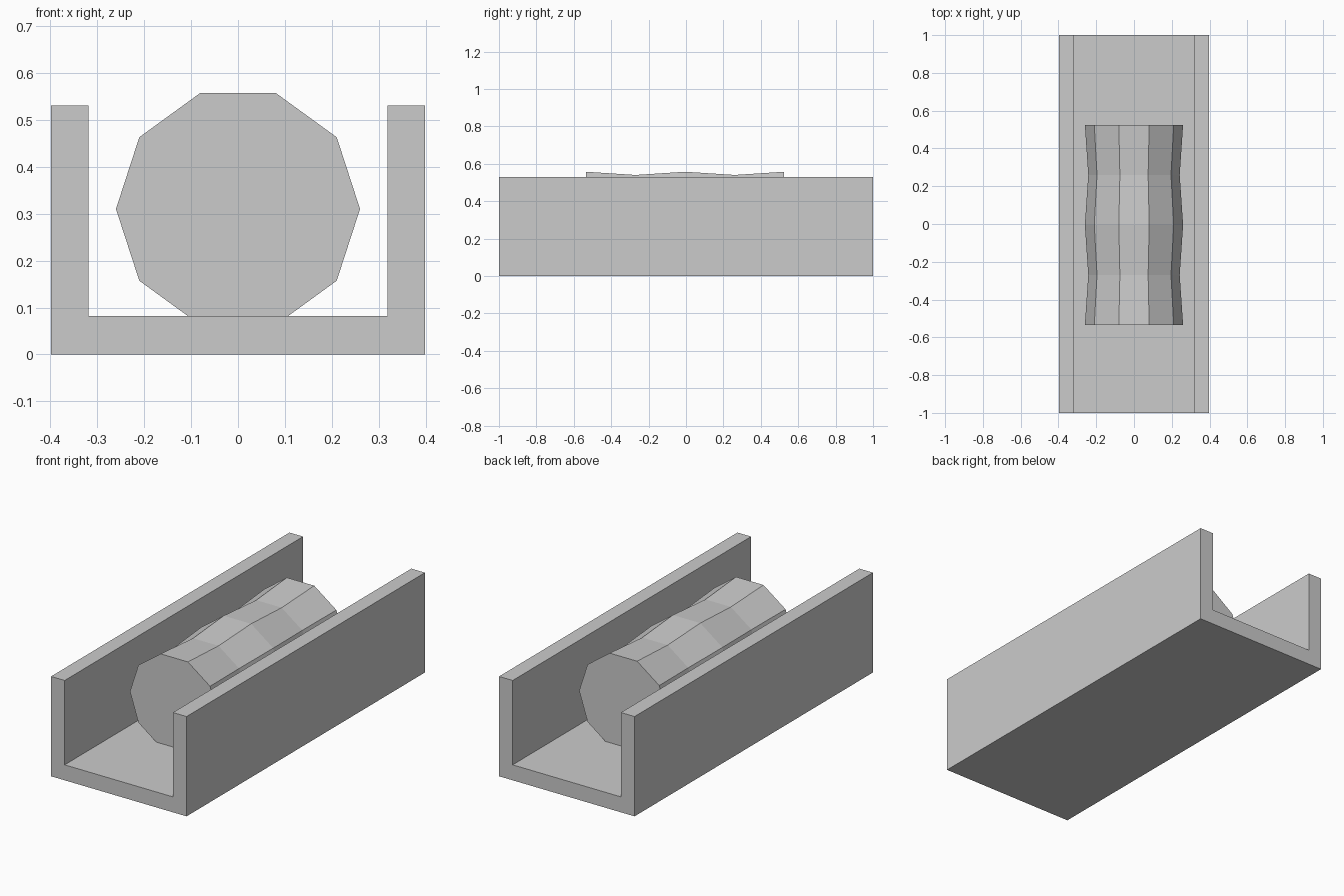
import bpy
import bmesh
from math import cos, sin, tau

cube = bpy.data.objects.get("Cube")
if cube:
    bpy.data.objects.remove(cube, do_unlink=True)

LENGTH, HALF_WIDTH = 2.0, 0.398
WALL, HEIGHT, FLOOR = 0.08, 0.53, 0.082
SIDES, AXIS_Z, WIDE, WAIST = 10, 0.31, 0.26, 0.242

grey = bpy.data.materials.new("light grey")
grey.use_nodes = True
colour = (0.6, 0.6, 0.6, 1)
grey.diffuse_color = colour
grey.node_tree.nodes["Principled BSDF"].inputs["Base Color"].default_value = colour


def loft(name, sections):
    """Join (y, outline) sections along y and cap both ends."""
    bm = bmesh.new()
    rings = [[bm.verts.new((x, y, z)) for x, z in outline] for y, outline in sections]
    for a, b in zip(rings, rings[1:]):
        for i in range(len(a)):
            j = (i + 1) % len(a)
            bm.faces.new((a[i], a[j], b[j], b[i]))
    bm.faces.new(rings[0])
    bm.faces.new(rings[-1])
    bmesh.ops.recalc_face_normals(bm, faces=bm.faces)
    mesh = bpy.data.meshes.new(name)
    bm.to_mesh(mesh)
    bm.free()
    mesh.materials.append(grey)
    obj = bpy.data.objects.new(name, mesh)
    bpy.context.collection.objects.link(obj)
    return obj


# U-shaped trough: half profile mirrored across the centre
inner = HALF_WIDTH - WALL
half = [(HALF_WIDTH, 0), (HALF_WIDTH, HEIGHT), (inner, HEIGHT), (inner, FLOOR)]
profile = half + [(-x, z) for x, z in reversed(half)]
loft("trough", [(-LENGTH / 2, profile), (LENGTH / 2, profile)])


# Ten-sided roller with two narrow waists, resting in the floor
def ring(radius):
    return [(radius * cos(tau * i / SIDES), AXIS_Z + radius * sin(tau * i / SIDES))
            for i in range(SIDES)]


stations = [-0.535, -0.27, -0.005, 0.26, 0.525]
loft("roller", [(y, ring(WAIST if i % 2 else WIDE)) for i, y in enumerate(stations)])
